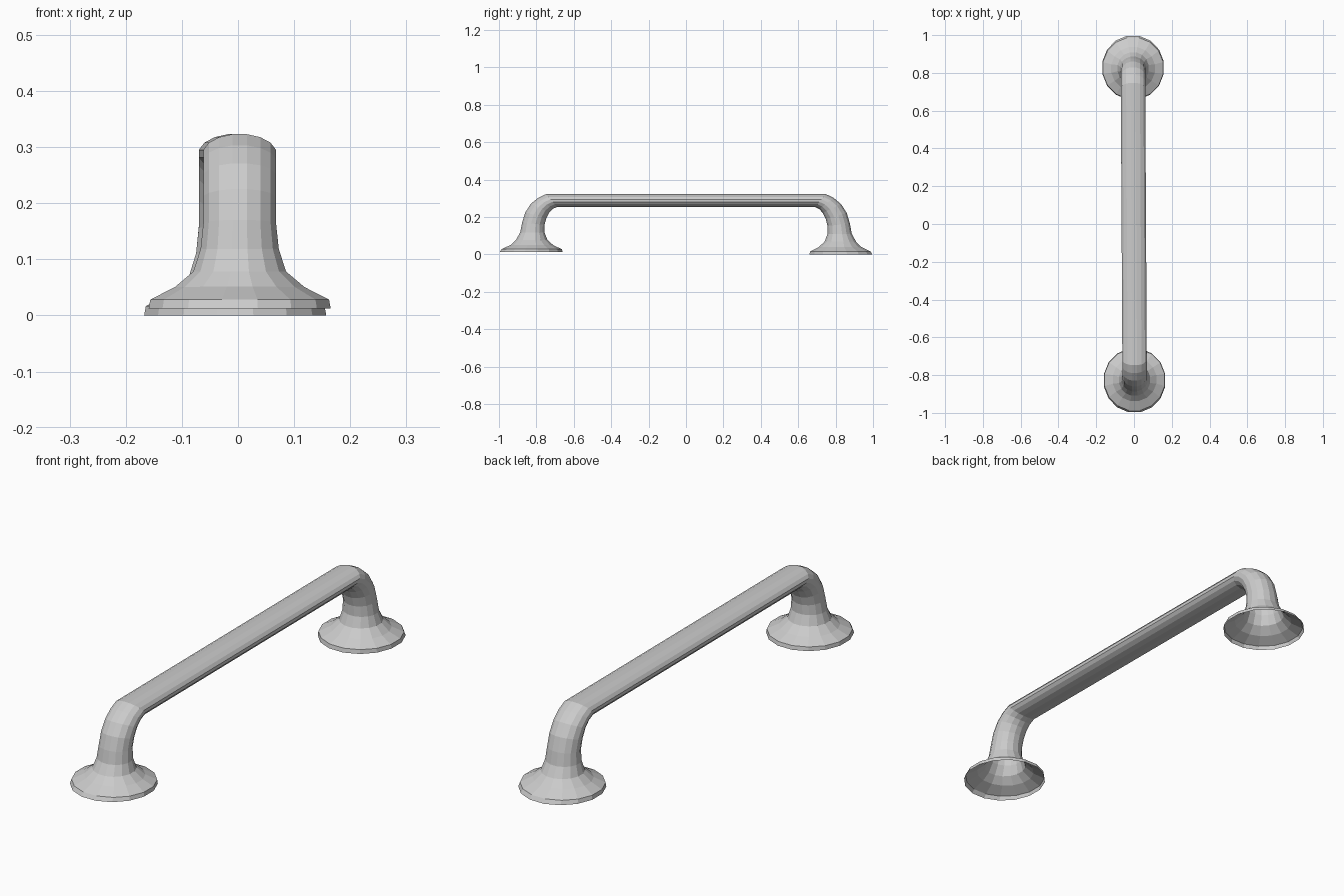
import bpy, bmesh
from math import sin, cos, pi
from mathutils import Vector

if "Cube" in bpy.data.objects:
    bpy.data.objects.remove(bpy.data.objects["Cube"])

SIDES = 16

# half profile, rim to bar: outer (y, z), inner (y, z), half width in x
STATIONS = [
    ((-0.998, 0.014), (-0.658, 0.014), 0.163),
    ((-0.988, 0.030), (-0.662, 0.030), 0.160),
    ((-0.938, 0.053), (-0.708, 0.051), 0.116),
    ((-0.910, 0.080), (-0.740, 0.080), 0.083),
    ((-0.887, 0.120), (-0.756, 0.120), 0.070),
    ((-0.877, 0.172), (-0.756, 0.160), 0.065),
    ((-0.860, 0.227), (-0.746, 0.196), 0.065),
    ((-0.830, 0.273), (-0.730, 0.226), 0.065),
    ((-0.790, 0.305), (-0.712, 0.245), 0.065),
    ((-0.748, 0.325), (-0.690, 0.255), 0.065),
]


def ring(bm, outer, inner, half, end):
    o, i = Vector((0, *outer)), Vector((0, *inner))
    mid, arm = (o + i) / 2, (o - i) / 2
    # the back end sits slightly lower and to the left
    drop = max(0, 1 - mid.z / 0.29)
    verts = []
    for k in range(SIDES):
        a = 2 * pi * (k + 0.5) / SIDES
        p = mid + arm * cos(a) * 1.01 + Vector((half * 1.015 * sin(a), 0, 0))
        if end > 0:
            p = Vector((p.x - 0.005, -p.y, p.z - 0.013 * drop))
        else:
            p.x += 0.003
        verts.append(bm.verts.new(p))
    return verts


# one open tube: flared foot, bend, bar, bend, flared foot
bm = bmesh.new()
rings = [ring(bm, *s, -1) for s in STATIONS]
rings += [ring(bm, *s, 1) for s in reversed(STATIONS)]
for r0, r1 in zip(rings, rings[1:]):
    for k in range(SIDES):
        n = (k + 1) % SIDES
        bm.faces.new((r0[k], r0[n], r1[n], r1[k]))
bmesh.ops.recalc_face_normals(bm, faces=bm.faces)

# open shells: make sure the normals face away from the tube
bm.faces.ensure_lookup_table()
top = max(bm.faces, key=lambda f: f.calc_center_median().z)
if top.normal.z < 0:
    bmesh.ops.reverse_faces(bm, faces=bm.faces)

# rest on the ground and centre
zmin = min(v.co.z for v in bm.verts)
for v in bm.verts:
    v.co.z -= zmin
mesh = bpy.data.meshes.new("pull_handle")
bm.to_mesh(mesh)
bm.free()
handle = bpy.data.objects.new("pull_handle", mesh)
bpy.context.collection.objects.link(handle)
